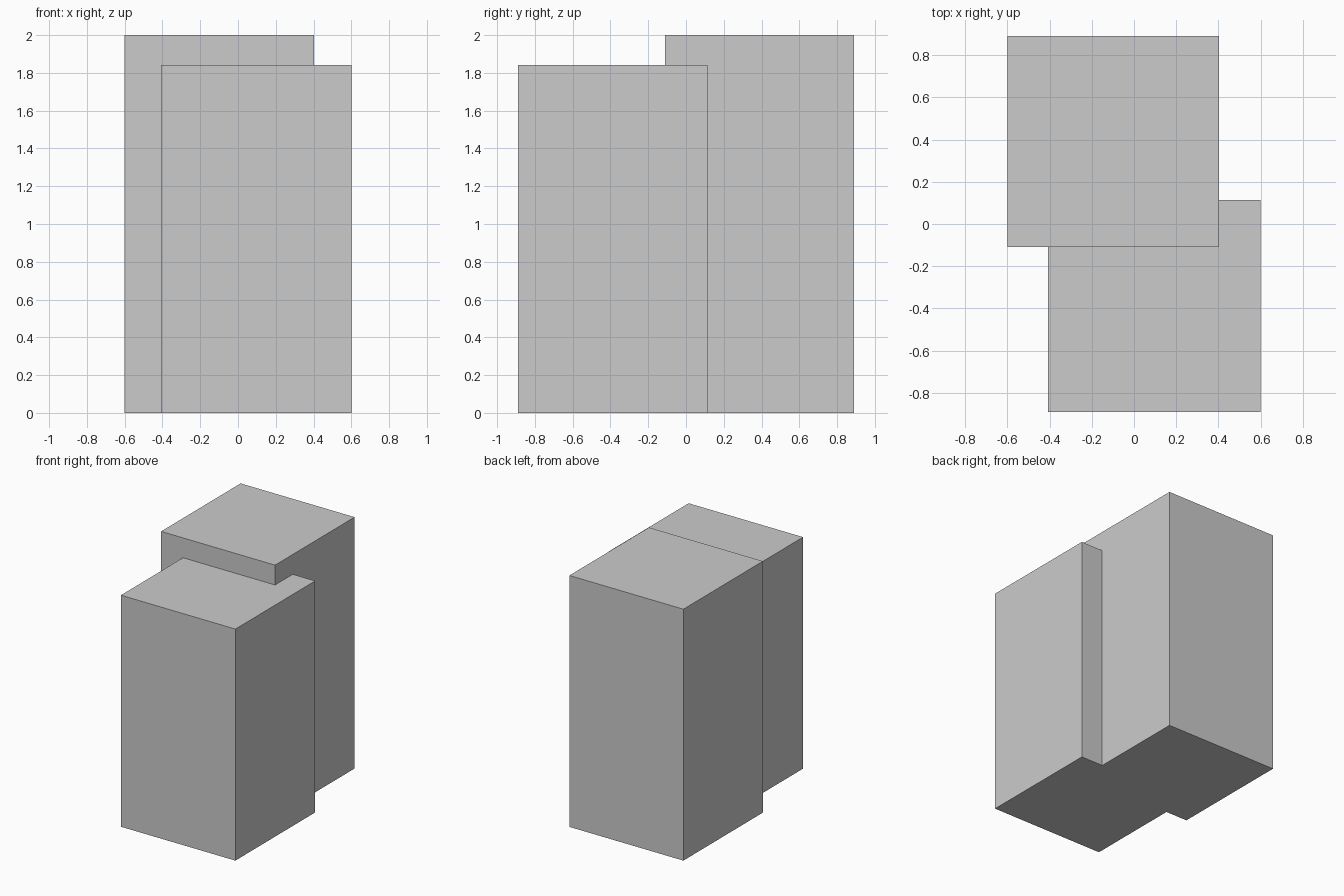
import bpy

if "Cube" in bpy.data.objects:
    bpy.data.objects.remove(bpy.data.objects["Cube"])


def box(name, x, y, z):
    """Axis-aligned box from (min, max) ranges."""
    bpy.ops.mesh.primitive_cube_add(size=1)
    ob = bpy.context.object
    ob.name = name
    ob.location = [(a + b) / 2 for a, b in (x, y, z)]
    ob.scale = [b - a for a, b in (x, y, z)]
    bpy.ops.object.transform_apply(location=True, rotation=False, scale=True)
    return ob


# Taller block at the back left
box("tall_back_block", (-0.60, 0.403), (-0.11, 0.89), (0, 2.0))

# Lower block at the front right, overlapping the tall one
box("low_front_block", (-0.407, 0.60), (-0.89, 0.113), (0, 1.842))
